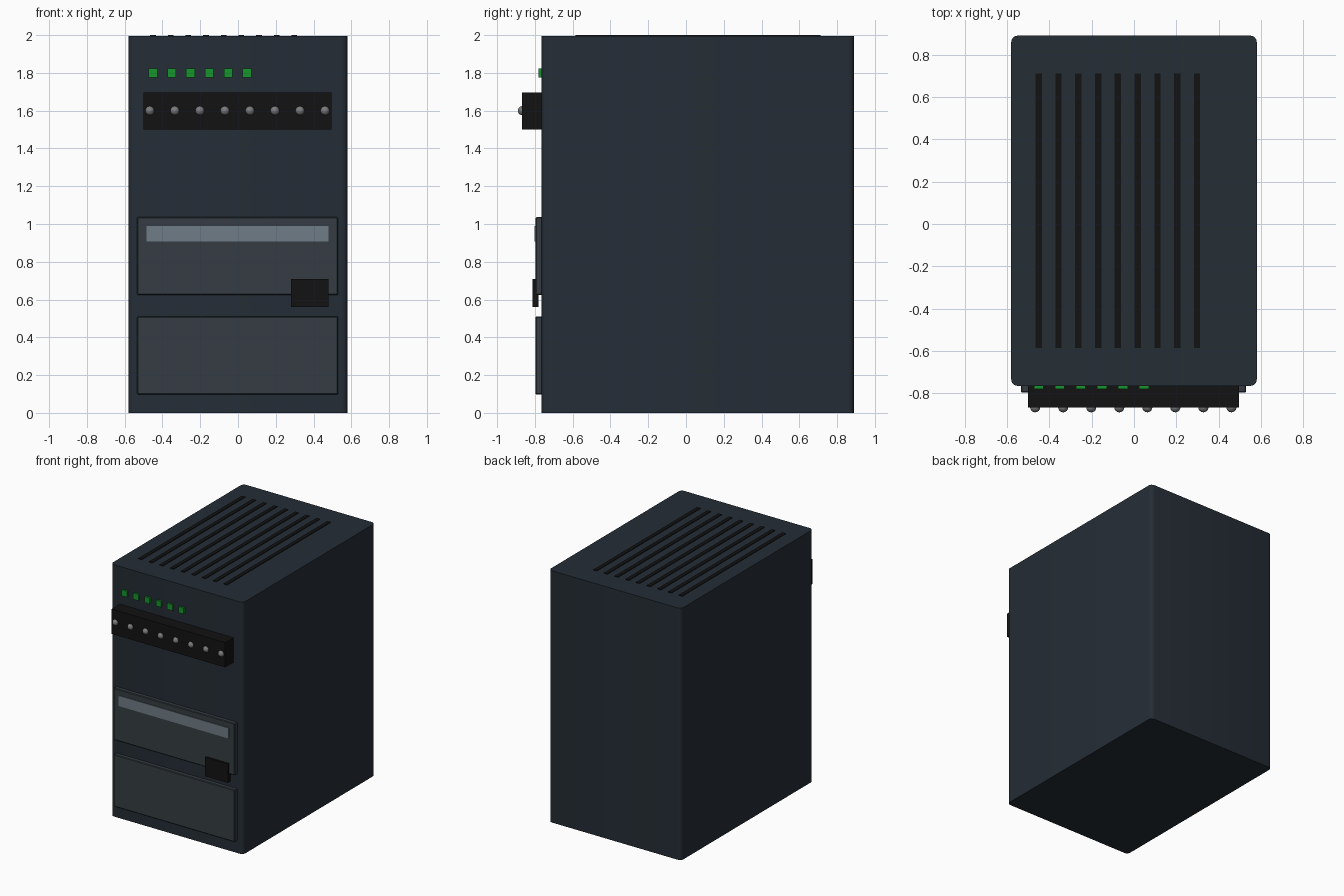
import bpy, bmesh, math

if "Cube" in bpy.data.objects:
    bpy.data.objects.remove(bpy.data.objects["Cube"])


def material(name, r, g, b):
    m = bpy.data.materials.new(name)
    m.diffuse_color = (r, g, b, 1)
    m.use_nodes = True
    m.node_tree.nodes["Principled BSDF"].inputs["Base Color"].default_value = m.diffuse_color
    return m


CASE = material("dark_blue_grey", 0.018, 0.026, 0.036)
PANEL = material("panel_grey", 0.035, 0.046, 0.055)
STRIP = material("light_grey", 0.16, 0.20, 0.24)
BLACK = material("black", 0.006, 0.006, 0.006)
GREEN = material("green", 0.008, 0.30, 0.025)
METAL = material("metal", 0.2, 0.2, 0.21)


def finish(name, bm, mat):
    me = bpy.data.meshes.new(name)
    bm.to_mesh(me)
    bm.free()
    me.materials.append(mat)
    ob = bpy.data.objects.new(name, me)
    bpy.context.collection.objects.link(ob)
    return ob


def box(name, x, y, z, mat, bevel=0, segments=1, upright_only=False):
    """Box from (min, max) pairs, with optional bevelled edges."""
    bm = bmesh.new()
    bmesh.ops.create_cube(bm, size=1)
    for v in bm.verts:
        v.co = [(lo + hi) / 2 + c * (hi - lo) for c, (lo, hi) in zip(v.co, (x, y, z))]
    if bevel:
        edges = [e for e in bm.edges if not upright_only
                 or abs(e.verts[0].co.z - e.verts[1].co.z) > 0.1]
        bmesh.ops.bevel(bm, geom=edges, offset=bevel, segments=segments,
                        profile=0.5, affect='EDGES')
    return finish(name, bm, mat)


def smooth(ob):
    bpy.ops.object.select_all(action='DESELECT')
    ob.select_set(True)
    bpy.context.view_layer.objects.active = ob
    bpy.ops.object.shade_smooth_by_angle(angle=math.radians(35))


FRONT = -0.765

# Housing with rounded upright corners
smooth(box("housing", (-0.58, 0.58), (FRONT, 0.89), (0, 1.995), CASE, 0.03, 4, True))

# Top ventilation slots
for i in range(9):
    x = -0.45 + i * 0.0935
    box(f"vent_slot_{i + 1}", (x - 0.015, x + 0.015), (-0.585, 0.712), (1.98, 2.0), BLACK)

# Status lights
for i in range(6):
    x = -0.45 + i * 0.0995
    box(f"status_light_{i + 1}", (x - 0.023, x + 0.023), (-0.78, FRONT + 0.01),
        (1.775, 1.822), GREEN)

# Terminal block and screws
box("terminal_block", (-0.5, 0.495), (-0.868, FRONT + 0.01), (1.5, 1.697), BLACK)
for i in range(8):
    bm = bmesh.new()
    bmesh.ops.create_uvsphere(bm, u_segments=16, v_segments=10, radius=0.024)
    bmesh.ops.translate(bm, verts=bm.verts, vec=(-0.467 + i * 0.1325, -0.866, 1.6))
    smooth(finish(f"terminal_screw_{i + 1}", bm, METAL))

# Front panels
for name, z in (("upper_panel", (0.625, 1.036)), ("lower_panel", (0.097, 0.51))):
    box(name, (-0.534, 0.53), (-0.797, FRONT + 0.01), z, PANEL, 0.005)

# Label strip and connector socket
box("label_strip", (-0.485, 0.48), (-0.802, -0.79), (0.907, 0.99), STRIP)
box("connector_socket", (0.28, 0.48), (-0.812, -0.78), (0.56, 0.71), BLACK)
